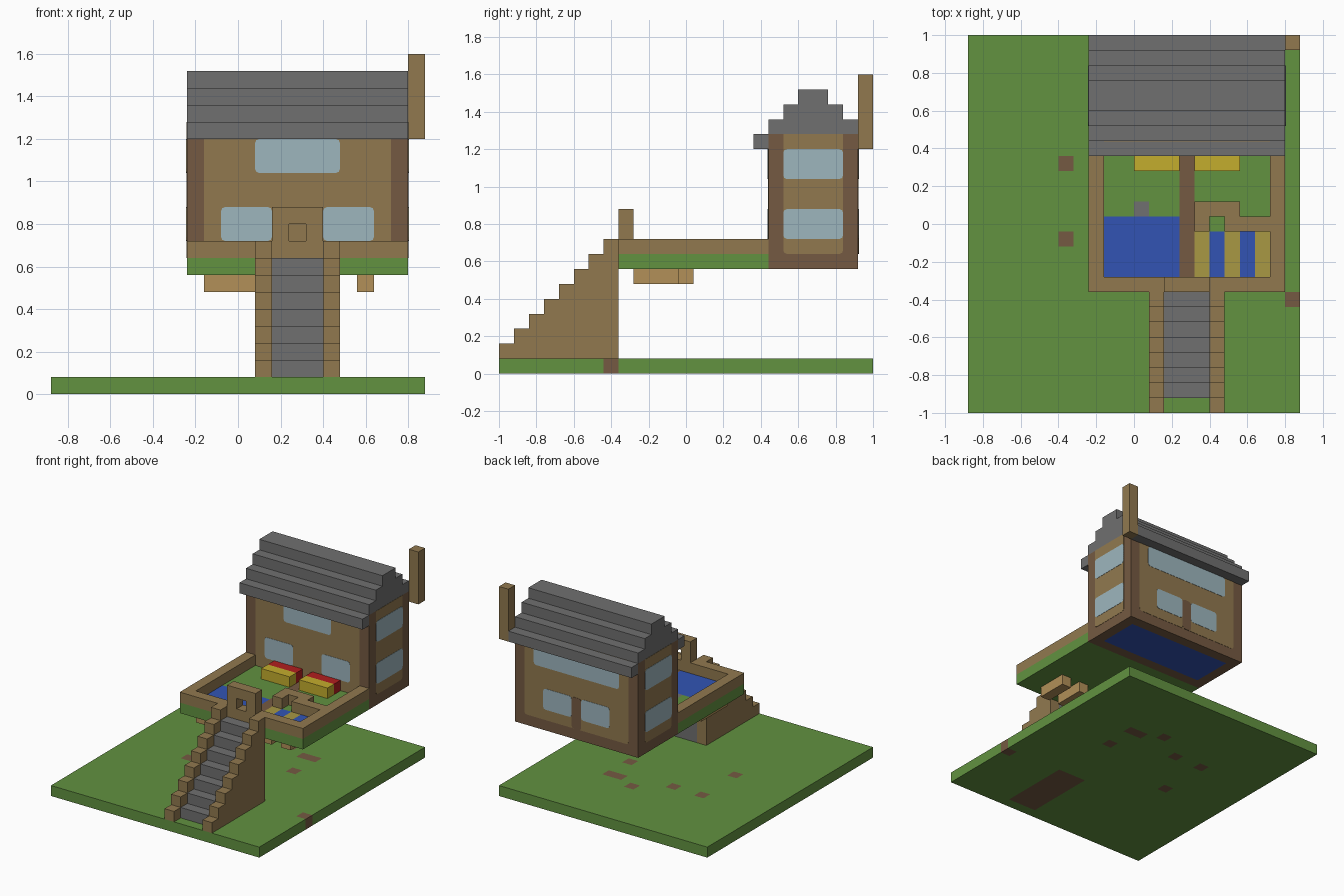
import bpy, bmesh
from mathutils import Vector

if "Cube" in bpy.data.objects:
    bpy.data.objects.remove(bpy.data.objects["Cube"])

U = 0.08  # block size


def material(name, rgb):
    lin = [((c / 255 + 0.055) / 1.055) ** 2.4 for c in rgb] + [1.0]
    m = bpy.data.materials.new(name)
    m.use_nodes = True
    m.diffuse_color = lin
    m.node_tree.nodes["Principled BSDF"].inputs["Base Color"].default_value = lin
    return m


GRASS = material("grass green", (98, 146, 64))
STONE = material("stone grey", (112, 112, 112))
WOOD = material("wood brown", (145, 121, 79))
DARK = material("dark brown", (117, 90, 66))
GLASS = material("window blue", (158, 182, 190))
WATER = material("water blue", (50, 84, 180))
YELLOW = material("bed yellow", (196, 173, 45))
RED = material("pillow red", (178, 30, 30))
TAN = material("trough tan", (178, 144, 88))
WHEAT = material("wheat", (168, 152, 68))


def add_box(bm, x0, x1, y0, y1, z0, z1):
    new = bmesh.ops.create_cube(bm, size=1)["verts"]
    for v in new:
        v.co = Vector((x0 + (v.co.x + 0.5) * (x1 - x0),
                       y0 + (v.co.y + 0.5) * (y1 - y0),
                       z0 + (v.co.z + 0.5) * (z1 - z0)))


def finish(name, bm, mats):
    mesh = bpy.data.meshes.new(name)
    bm.to_mesh(mesh)
    bm.free()
    for m in mats:
        mesh.materials.append(m)
    ob = bpy.data.objects.new(name, mesh)
    bpy.context.collection.objects.link(ob)
    return ob


def boxes(name, mat, *dims):
    bm = bmesh.new()
    for d in dims:
        add_box(bm, *d)
    return finish(name, bm, [mat])


def slab(name, x0, x1, y0, y1, z0, z1, mats, rule):
    """Slab cut into blocks; rule(x, y, up) picks each face's material."""
    bm = bmesh.new()
    add_box(bm, x0, x1, y0, y1, z0, z1)
    for axis, lo, hi in ((0, x0, x1), (1, y0, y1)):
        normal = [0, 0, 0]
        normal[axis] = 1
        for i in range(1, round((hi - lo) / U)):
            point = [0, 0, 0]
            point[axis] = lo + i * U
            bmesh.ops.bisect_plane(bm, geom=bm.verts[:] + bm.edges[:] + bm.faces[:],
                                   plane_co=point, plane_no=normal)
    bm.normal_update()
    for f in bm.faces:
        c = f.calc_center_median() - f.normal * U / 2
        f.material_index = mats.index(rule(c.x, c.y, f.normal.z))
    return finish(name, bm, mats)


def inside(x, y, x0, x1, y0, y1):
    return x0 < x < x1 and y0 < y < y1


def plate(name, mat, side, a0, a1, z0, z1, lift, low_only=False):
    """Thin rounded plate on a house wall; side is front, back, left or right."""
    bm = bmesh.new()
    if side in ("front", "back"):
        y0, y1 = (0.44 - lift, 0.45) if side == "front" else (0.91, 0.92 + lift)
        add_box(bm, a0, a1, y0, y1, z0, z1)
        axis = 1
    else:
        x0, x1 = (0.79, 0.8 + lift) if side == "left" else (-0.24 - lift, -0.23)
        add_box(bm, x0, x1, a0, a1, z0, z1)
        axis = 0
    corners = []
    for e in bm.edges:
        a, b = (v.co for v in e.verts)
        if abs(a[axis] - b[axis]) > 0.005 and abs(a.z - b.z) < 0.001:
            other = 1 - axis
            if abs(a[other] - b[other]) < 0.001 and (not low_only or a.z < z0 + 0.01):
                corners.append(e)
    bmesh.ops.bevel(bm, geom=corners, offset=0.02, segments=2, profile=0.5, affect='EDGES')
    return finish(name, bm, [mat])


# Ground with worn earth blocks and the earth bed below the stairs
SPOTS = [(-.36, .32), (-.36, -.08), (.84, -.4), (-.12, .32),
         (.12, .48), (.28, .4), (.36, .4), (.36, .16)]


def ground_rule(x, y, up):
    spot = any(abs(x - sx) < U / 2 and abs(y - sy) < U / 2 for sx, sy in SPOTS)
    return DARK if spot or inside(x, y, .16, .4, -.92, -.36) else GRASS


slab("ground", -.88, .88, -1, 1, 0, U, [GRASS, DARK], ground_rule)

# Stairs: stepped side walls and stone treads
for side, x in (("left", .4), ("right", .08)):
    boxes("stair_wall_" + side, WOOD,
          *[(x, x + U, -1 + i * U, -1 + (i + 1) * U, U, (i + 2) * U) for i in range(8)])
boxes("stair_treads", STONE,
      *[(.16, .4, -1 + i * U, -1 + (i + 1) * U, U, (i + 1) * U) for i in range(1, 8)])


# Raised garden
def garden_rule(x, y, up):
    if up < 0.5:
        return GRASS
    if inside(x, y, -.16, .24, -.28, .04):
        return WATER
    if inside(x, y, .24, .32, -.28, .44):
        return DARK
    if inside(x, y, 0, .08, .04, .12):
        return STONE
    if inside(x, y, .32, .72, -.28, -.04):
        return WATER if round((x - .36) / U) % 2 else WHEAT
    return GRASS


slab("garden", -.24, .8, -.36, .44, .56, .64,
     [GRASS, WATER, DARK, STONE, WHEAT], garden_rule)
boxes("garden_rim", WOOD,
      (-.24, .8, -.36, -.28, .64, .72),
      (-.24, -.16, -.28, .44, .64, .72),
      (.72, .8, -.28, .44, .64, .72))
boxes("field_fence", WOOD,
      (.32, .56, .04, .12, .64, .72),
      (.32, .4, -.04, .04, .64, .72),
      (.48, .72, -.04, .04, .64, .72))
boxes("gate", WOOD,
      (.16, .24, -.36, -.28, .72, .8),
      (.32, .4, -.36, -.28, .72, .8),
      (.16, .4, -.36, -.28, .8, .88))
boxes("pond_basin", TAN, (-.16, .24, -.28, .04, .48, .56))
boxes("field_troughs", TAN,
      *[(x, x + U, -.28, -.04, .48, .56) for x in (.4, .56)])

# Two beds by the house
for side, x in (("right", 0), ("left", .32)):
    boxes("bed_" + side, YELLOW, (x, x + .24, .28, .36, .64, .72))
    boxes("pillow_" + side, RED, (x, x + .24, .36, .44, .64, .72))


# House base with coloured underside
def floor_rule(x, y, up):
    if up < -0.5 and inside(x, y, .16, .4, .64, .72):
        return GLASS
    if up < -0.5 and inside(x, y, -.16, .72, .52, .84):
        return WATER
    return DARK


slab("house_base", -.24, .8, .44, .92, .56, .64, [DARK, WATER, GLASS], floor_rule)
boxes("house_frame", DARK, (-.24, .8, .44, .92, .64, 1.28))

# Wall panels and windows
for side in ("front", "back"):
    plate("wall_" + side, WOOD, side, -.16, .72, .64, 1.28, .002, True)
for side in ("left", "right"):
    plate("wall_" + side, WOOD, side, .52, .84, .64, 1.28, .002, True)
    for level, z in (("lower", .72), ("upper", 1.04)):
        plate(f"window_{side}_{level}", GLASS, side, .52, .84, z, z + .16, .004)
for side, inner, outer in (("front", .12, .36), ("back", .04, .28)):
    plate(f"window_{side}_lower_left", GLASS, side, .28 + inner, .28 + outer, .72, .88, .004)
    plate(f"window_{side}_lower_right", GLASS, side, .28 - outer, .28 - inner, .72, .88, .004)
plate("window_front_upper", GLASS, "front", .08, .48, 1.04, 1.2, .004)
plate("window_back_upper", GLASS, "back", -.08, .64, 1.04, 1.2, .004)
plate("back_post", DARK, "back", .24, .32, .64, .88, .004)

# Stepped roof with eaves, and chimney
boxes("roof_eaves", STONE,
      (-.24, .8, .36, .44, 1.2, 1.28), (-.24, .8, .92, 1, 1.2, 1.28))
boxes("roof", STONE,
      *[(-.24, .8, .44 + i * U, .92 - i * U, 1.28 + i * U, 1.36 + i * U) for i in range(3)])
boxes("chimney", WOOD, (.8, .88, .92, 1, 1.2, 1.6))
